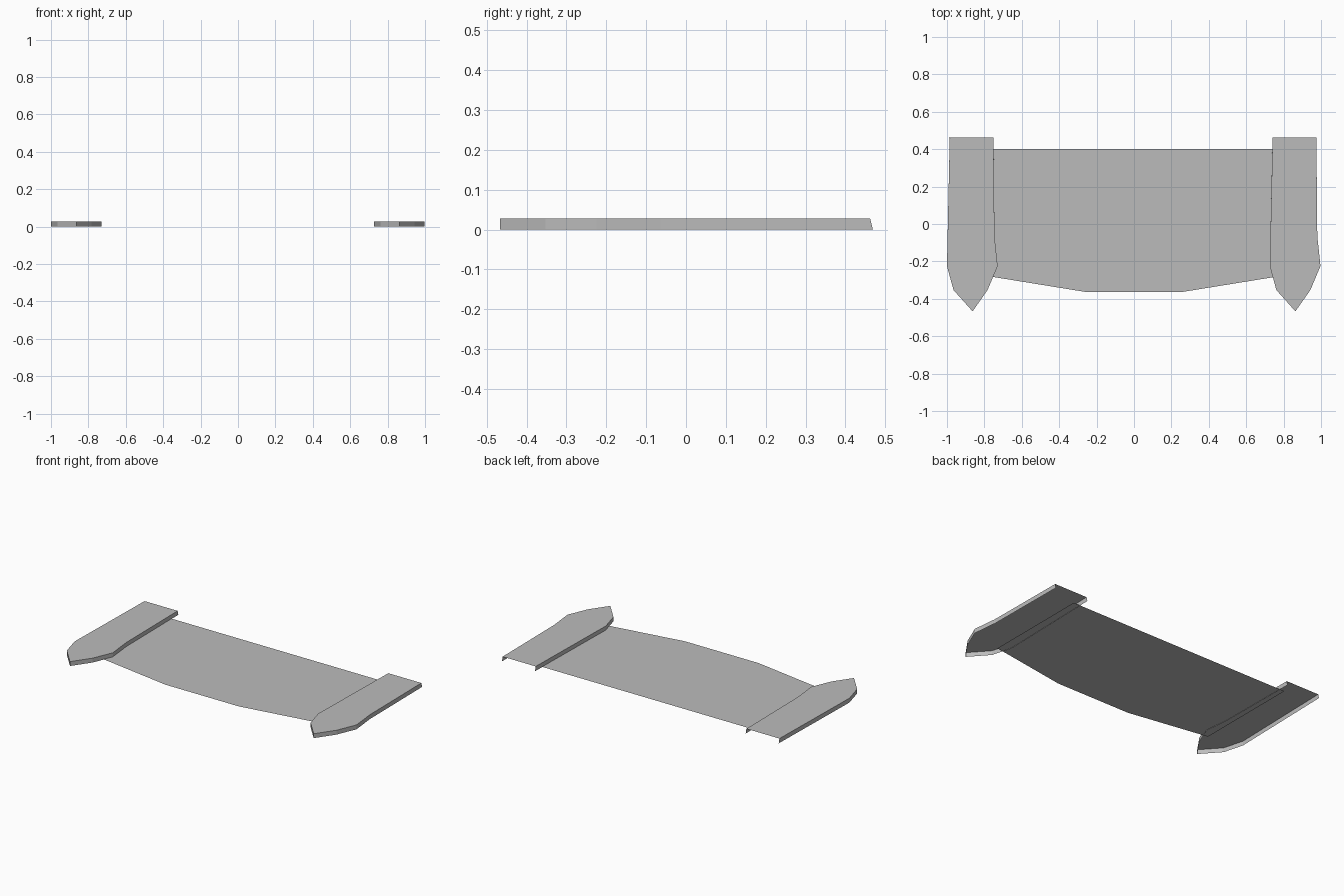
import bpy
import bmesh

cube = bpy.data.objects.get("Cube")
if cube:
    bpy.data.objects.remove(cube, do_unlink=True)

# One flat grey for every panel
grey = bpy.data.materials.new("plain grey")
grey.use_nodes = True
colour = (0.5, 0.5, 0.5, 1)
grey.diffuse_color = colour
grey.node_tree.nodes["Principled BSDF"].inputs["Base Color"].default_value = colour

TOP = 0.028
DECK_Z = 0.002


def finish(name, bm):
    mesh = bpy.data.meshes.new(name)
    bm.to_mesh(mesh)
    bm.free()
    mesh.materials.append(grey)
    obj = bpy.data.objects.new(name, mesh)
    bpy.context.collection.objects.link(obj)
    return obj


# Thin deck sheet with a shallow pointed front edge, tucked under the side covers
half = [(0.26, -0.363), (0.785, -0.278), (0.785, 0.40)]
outline = half + [(-x, y) for x, y in reversed(half)]
bm = bmesh.new()
bm.faces.new([bm.verts.new((x, y, DECK_Z)) for x, y in outline])
finish("deck", bm)

# Side cover outline about its own tip, from outer back corner round the nose
cover = [(-0.122, 0.462), (-0.137, -0.225), (-0.102, -0.353), (0, -0.467),
         (0.08, -0.353), (0.134, -0.225), (0.117, -0.064), (0.112, 0.462)]


def side_cover(name, centre):
    """Flat top with a skirt hanging down; back and underside stay open."""
    bm = bmesh.new()
    top = [bm.verts.new((centre + x, y, TOP)) for x, y in cover]
    bm.faces.new(top)
    low = [bm.verts.new((v.co.x, v.co.y, 0)) for v in top]
    for end in (low[0], low[-1]):
        end.co.y += 0.007
    for i in range(len(top) - 1):
        bm.faces.new((top[i], low[i], low[i + 1], top[i + 1]))
    finish(name, bm)


side_cover("right_side_cover", -0.863)
side_cover("left_side_cover", 0.863)
